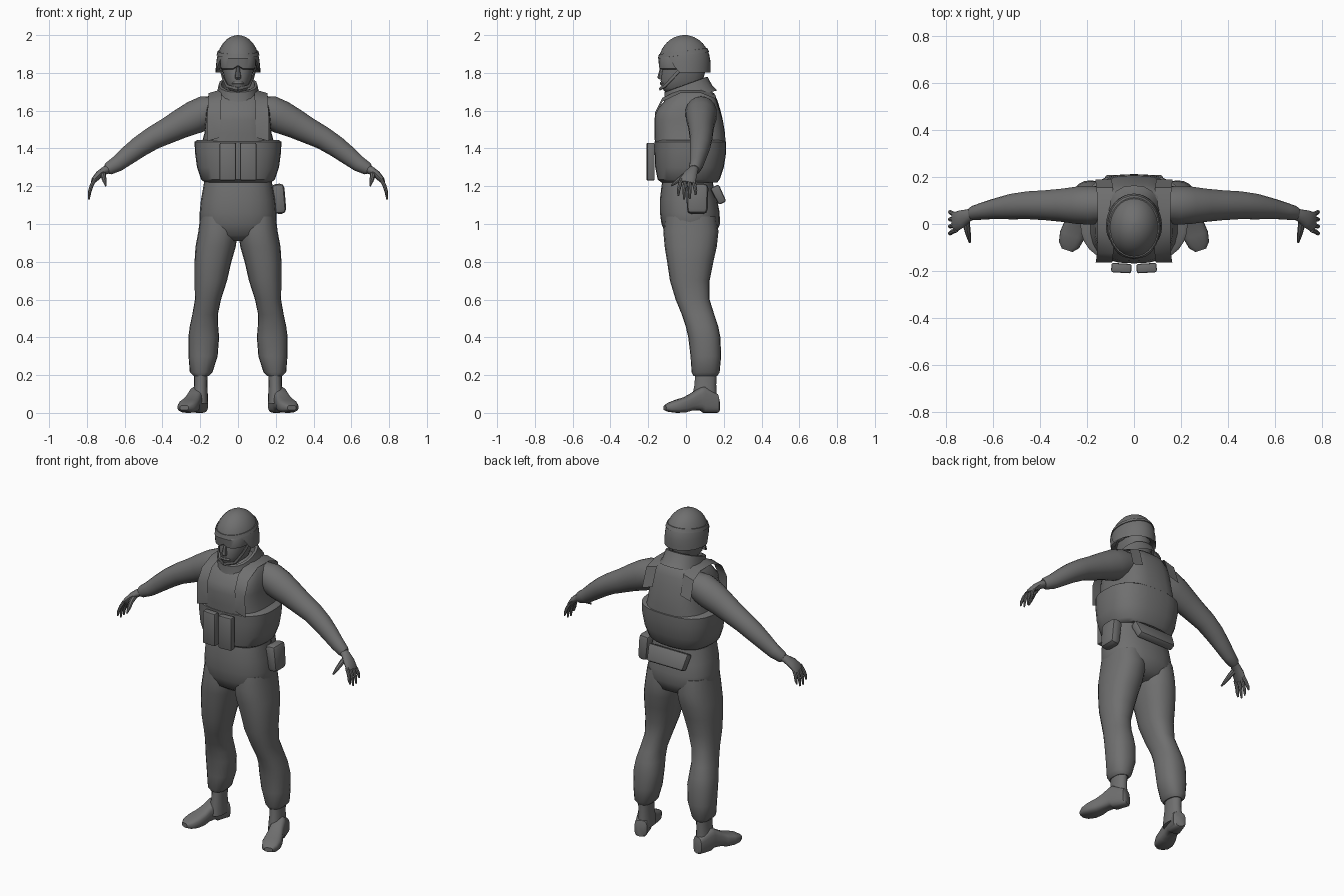
import bpy, bmesh, math
from mathutils import Vector, Matrix

X, Y, Z = Vector((1, 0, 0)), Vector((0, 1, 0)), Vector((0, 0, 1))
grey = bpy.data.materials.new("dark_grey")
grey.diffuse_color = (0.16, 0.16, 0.16, 1)


def finish(name, bm, mirror=False, angle=40):
    bmesh.ops.recalc_face_normals(bm, faces=bm.faces)
    me = bpy.data.meshes.new(name)
    bm.to_mesh(me)
    bm.free()
    me.materials.append(grey)
    ob = bpy.data.objects.new(name, me)
    bpy.context.collection.objects.link(ob)
    if mirror:
        ob.modifiers.new("Mirror", "MIRROR").use_mirror_merge = False
    bpy.ops.object.select_all(action='DESELECT')
    ob.select_set(True)
    bpy.context.view_layer.objects.active = ob
    bpy.ops.object.shade_smooth_by_angle(angle=math.radians(angle))
    return ob


def ring(c, u, v, ru, rv, p=2.0, n=20):
    """Superellipse cross-section around c."""
    pts = []
    for i in range(n):
        a = 2 * math.pi * i / n
        ca, sa = math.cos(a), math.sin(a)
        pts.append(Vector(c) + u * (ru * math.copysign(abs(ca) ** (2 / p), ca))
                   + v * (rv * math.copysign(abs(sa) ** (2 / p), sa)))
    return pts


def loft(name, rings, mirror=False, caps=True, angle=40):
    bm = bmesh.new()
    vs = [[bm.verts.new(q) for q in r] for r in rings]
    n = len(vs[0])
    for a, b in zip(vs, vs[1:]):
        for i in range(n):
            bm.faces.new((a[i], a[(i + 1) % n], b[(i + 1) % n], b[i]))
    if caps:
        bm.faces.new(vs[0])
        bm.faces.new(vs[-1])
    return finish(name, bm, mirror, angle)


def stack(name, rows, p=2.0, mirror=False, n=20):
    """Rows of z, x min, x max, y front, y back."""
    loft(name, [ring(((a + b) / 2, (f + k) / 2, z), X, Y, (b - a) / 2, (k - f) / 2, p, n)
                for z, a, b, f, k in rows], mirror)


def tube(name, pts, ref=Y, n=14, p=2.0, mirror=True):
    """Points of x, y, z, radius across, radius along ref."""
    cs = [Vector(q[:3]) for q in pts]
    rings = []
    for i, q in enumerate(pts):
        t = (cs[min(i + 1, len(cs) - 1)] - cs[max(i - 1, 0)]).normalized()
        v = t.cross(ref).normalized()
        rings.append(ring(cs[i], v, v.cross(t), q[3], q[4], p, n))
    loft(name, rings, mirror)


def box(name, c, size, rot=(0, 0, 0), bevel=0.012, taper=1.0, mirror=False):
    bm = bmesh.new()
    bmesh.ops.create_cube(bm, size=1)
    for v in bm.verts:
        k = taper if v.co.z < 0 else 1
        v.co = Vector((v.co.x * size[0] * k, v.co.y * size[1] * k, v.co.z * size[2]))
    bmesh.ops.bevel(bm, geom=bm.edges[:], offset=bevel, segments=2, profile=0.5, affect='EDGES')
    m = Matrix.Translation(c)
    for a, ax in zip(rot, "XYZ"):
        m = m @ Matrix.Rotation(a, 4, ax)
    bm.transform(m)
    return finish(name, bm, mirror)


# Trousers
stack("trouser_seat", [(.91, -.1, .1, -.06, .10), (.94, -.17, .17, -.105, .155),
                       (1.0, -.204, .204, -.13, .18), (1.06, -.203, .203, -.138, .178),
                       (1.13, -.196, .196, -.138, .165), (1.2, -.183, .183, -.13, .145),
                       (1.26, -.175, .175, -.12, .14)], 2.4, n=24)
stack("trouser_leg", [(.195, .155, .235, .04, .165), (.215, .135, .255, .03, .178),
                      (.3, .108, .262, .024, .186), (.4, .1, .263, .012, .182),
                      (.46, .105, .255, -.002, .17), (.52, .107, .242, -.022, .15),
                      (.6, .09, .228, -.055, .125), (.7, .058, .23, -.085, .125),
                      (.8, .035, .23, -.1, .145), (.88, .012, .225, -.113, .163),
                      (.96, .0, .21, -.12, .172), (1.04, .01, .2, -.11, .16)], 2.3, True)

# Boots, turned slightly outward
heel, toe = Vector((.19, .172, 0)), Vector((.285, -.112, 0))
across = (toe - heel).cross(Z).normalized()
loft("boot_foot", [ring(heel.lerp(toe, t) + Z * (lo + hi) / 2, across, Z, w, (hi - lo) / 2, 3)
                   for t, lo, hi, w in [(0, .005, .07, .025), (.03, 0, .1, .037), (.28, 0, .14, .042),
                                        (.34, .014, .135, .042), (.5, .012, .105, .043),
                                        (.62, .002, .085, .05), (.78, 0, .07, .054),
                                        (.92, .005, .055, .045), (1, .014, .04, .024)]], True)
stack("boot_shaft", [(.05, .158, .24, .03, .165), (.1, .16, .238, .035, .163),
                     (.15, .162, .232, .045, .16), (.23, .16, .232, .05, .163)], 2.2, True, 16)

# Vest with flared lower wrap and narrower chest
stack("vest_wrap", [(1.22, -.175, .175, -.13, .165), (1.235, -.195, .195, -.15, .178),
                    (1.3, -.217, .217, -.163, .2), (1.38, -.228, .228, -.166, .213),
                    (1.435, -.23, .23, -.166, .212), (1.445, -.215, .215, -.155, .2)], 2.6, n=28)
stack("vest_chest", [(1.4, -.2, .2, -.162, .21), (1.48, -.178, .178, -.168, .207),
                     (1.55, -.172, .172, -.168, .195), (1.6, -.168, .168, -.158, .183),
                     (1.65, -.155, .155, -.115, .168), (1.69, -.13, .13, -.08, .15),
                     (1.715, -.09, .09, -.05, .12)], 2.9, n=28)
# Shoulder straps over the chest
bm = bmesh.new()
path = [(.135, -.162, 1.45), (.133, -.165, 1.58), (.128, -.125, 1.66), (.125, -.03, 1.705),
        (.125, .08, 1.705), (.13, .155, 1.675), (.135, .19, 1.56)]
rows = [[bm.verts.new((x + d, y, z + e)) for d, e in ((-.04, .008), (.03, -.012))] for x, y, z in path]
for a, b in zip(rows, rows[1:]):
    bm.faces.new((a[0], a[1], b[1], b[0]))
bmesh.ops.solidify(bm, geom=bm.faces[:], thickness=.012)
finish("vest_strap", bm, True)

# Pouches
box("front_pouch", (.054, -.188, 1.33), (.086, .04, .2), (0, 0, .06), .008, mirror=True)
box("hip_pouch", (.217, .06, 1.133), (.07, .118, .16), (0, -.1, 0), .024, .92)
box("back_pouch", (0, .172, 1.155), (.27, .05, .1), (.45, 0, 0), .012, .9)

# Arms and hands
tube("sleeve", [(.09, .08, 1.615, .065, .065), (.17, .08, 1.593, .087, .083), (.23, .08, 1.565, .088, .082),
                (.3, .08, 1.532, .078, .072), (.37, .08, 1.495, .069, .065), (.45, .08, 1.455, .061, .06),
                (.52, .074, 1.41, .056, .055), (.58, .066, 1.365, .05, .046), (.64, .056, 1.318, .042, .037),
                (.685, .046, 1.293, .034, .031), (.695, .044, 1.288, .026, .026)], n=18)
tube("palm", [(.675, .048, 1.298, .024, .024), (.705, .037, 1.283, .022, .027), (.735, .022, 1.262, .02, .038),
              (.76, .01, 1.235, .016, .042), (.77, .006, 1.22, .01, .038)], n=12)
for i, (y, d, tip) in enumerate([(-.026, -.014, 1.15), (-.004, -.006, 1.13), (.018, .002, 1.133), (.039, .012, 1.155)]):
    tube(f"finger_{i + 1}", [(.757, y, 1.238, .01, .01), (.775, y + d / 2, 1.205, .01, .0105),
                             (.784, y + d, 1.175, .009, .009), (.789, y + d, tip, .004, .005)], n=8)
tube("thumb", [(.715, .02, 1.268, .016, .016), (.712, -.018, 1.25, .014, .014),
               (.706, -.048, 1.226, .011, .011), (.7, -.078, 1.203, .005, .005)], ref=X, n=8)


# Collar, open at the top and sloping down to the front
def slanted(z, slope, cy, rx, ry):
    pts = ring((0, cy, z), X, Y, rx, ry, 2.3, 20)
    for q in pts:
        q.z += slope * q.y
    return pts


loft("collar", [slanted(1.655, .32, .02, .122, .145), slanted(1.69, .3, .012, .112, .128),
                slanted(1.738, .36, 0, .102, .114), slanted(1.74, .36, 0, .088, .1),
                slanted(1.68, .3, 0, .08, .09)], caps=False)

# Head
stack("head", [(1.64, -.06, .06, -.05, .07), (1.69, -.058, .058, -.06, .075), (1.70, -.04, .04, -.112, .075),
               (1.725, -.058, .058, -.13, .08), (1.76, -.07, .07, -.134, .09), (1.8, -.08, .08, -.13, .1),
               (1.84, -.085, .085, -.12, .1), (1.9, -.085, .085, -.115, .1)], 2.2)
stack("nose", [(1.765, -.014, .014, -.14, -.1), (1.775, -.018, .018, -.152, -.1),
               (1.83, -.009, .009, -.137, -.1)], n=8)
stack("mouth", [(1.735, -.03, .03, -.136, -.1), (1.743, -.034, .034, -.14, -.1),
                (1.752, -.028, .028, -.137, -.1)], n=10)
# Goggles, notched over the nose
gog = []
for z, rx, f in [(1.818, .084, -.128), (1.823, .092, -.143), (1.875, .096, -.147), (1.89, .09, -.135)]:
    r = ring((0, (f + .06) / 2, z), X, Y, rx, (.06 - f) / 2, 2.5, 28)
    for q in r:
        if z < 1.83 and abs(q.x) < .025:
            q.z += .016
    gog.append(r)
loft("goggles", gog)
tube("chin_strap", [(.095, -.02, 1.83, .005, .009), (.08, -.07, 1.775, .005, .009),
                    (.058, -.112, 1.73, .005, .009), (0, -.138, 1.715, .005, .009)], ref=Z, n=6)


# Helmet shell: high brow, low sides and nape
def shell(a, z, grow=0.0):
    k = math.sqrt(max(0, 1 - (max(0, z - 1.85) / .15) ** 2))
    flare = .006 * max(0, 1.87 - z) / .07
    return Vector(((.114 + flare + grow) * k * math.cos(a), -.008 + (.138 + grow) * k * math.sin(a), z))


def rim(a):
    front = min(1, max(0, (-math.sin(a) - .25) / .4))
    return 1.803 + .09 * front


N = 32
angles = [2 * math.pi * i / N for i in range(N)]
dome = [[shell(a, rim(a) + .02, -.016) for a in angles]]
for t in (0, .12, .3, .48, .64, .78, .88, .95, .99):
    dome.append([shell(a, rim(a) + (2 - rim(a)) * t) for a in angles])
dome.append([Vector((q.x * .15, q.y * .15, 2)) for q in dome[-1]])
loft("helmet", dome, angle=50)
# Goggle strap around the helmet
band = [[shell(a, 1.895 + .016 * math.sin(a) + h, g) for a in angles]
        for h, g in ((0, -.003), (0, .005), (.02, .005), (.02, -.003))]
loft("goggle_strap", band, caps=False)
